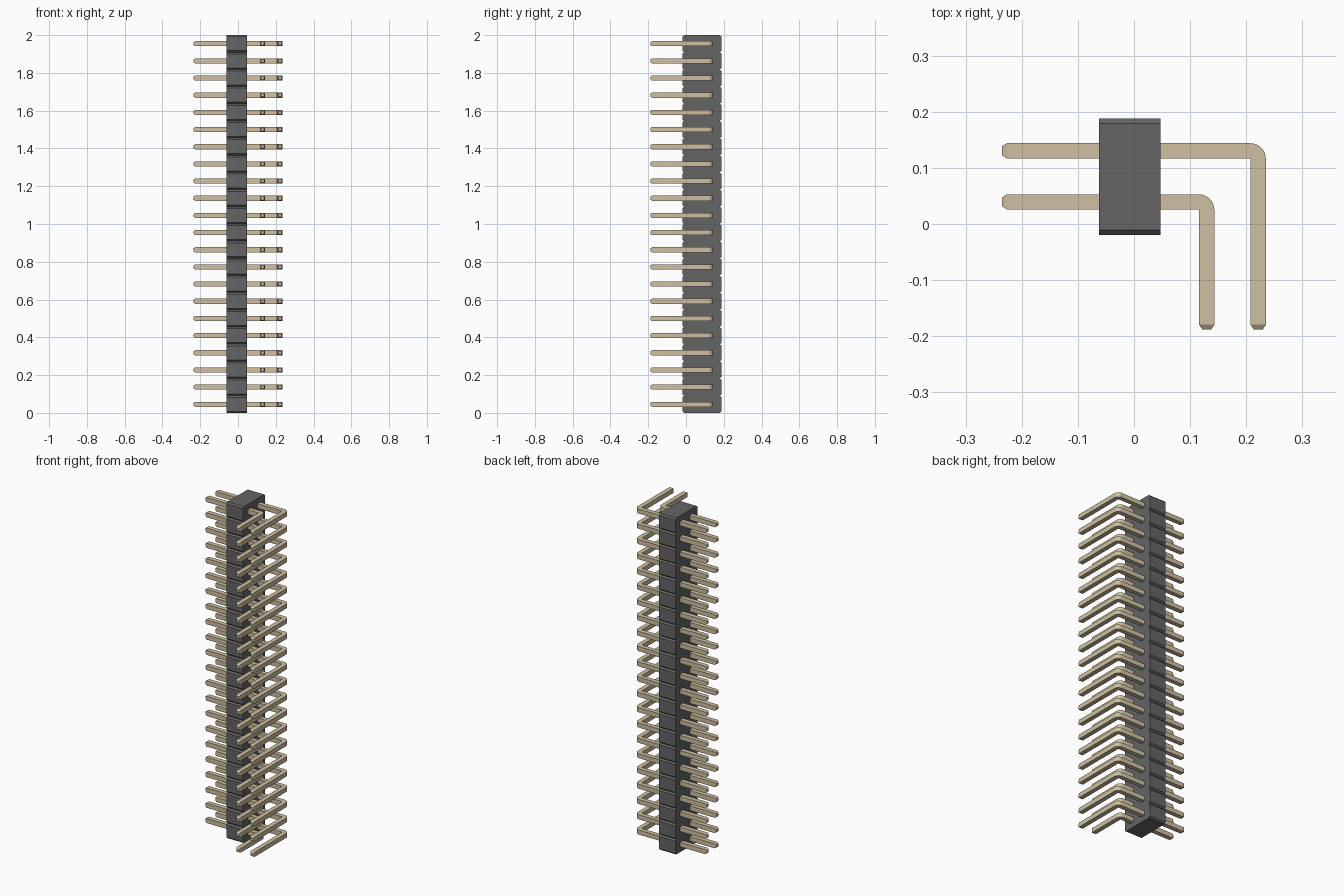
import bpy, bmesh, math
from mathutils import Vector

if "Cube" in bpy.data.objects:
    bpy.data.objects.remove(bpy.data.objects["Cube"])

COUNT = 22
PITCH = 2.0 / COUNT
HALF = 0.0135          # half thickness of a square pin


def material(name, color):
    m = bpy.data.materials.new(name)
    m.diffuse_color = color
    m.use_nodes = True
    m.node_tree.nodes["Principled BSDF"].inputs["Base Color"].default_value = m.diffuse_color
    return m


def finish(bm, name, mat):
    bmesh.ops.recalc_face_normals(bm, faces=bm.faces)
    me = bpy.data.meshes.new(name)
    bm.to_mesh(me)
    bm.free()
    me.materials.append(mat)
    ob = bpy.data.objects.new(name, me)
    bpy.context.collection.objects.link(ob)
    return ob


plastic = material("dark_plastic", (0.13, 0.13, 0.13, 1))
metal = material("pale_gold", (0.62, 0.53, 0.36, 1))

# Housing: notched side profile in yz, extruded along x
Y0, Y1, CH = -0.0195, 0.188, 0.0085
right, left = [], []
for i in range(COUNT):
    a, b = i * PITCH, (i + 1) * PITCH
    right += [(Y1 - CH, a), (Y1, a + CH), (Y1, b - CH)]
    left += [(Y0 + CH, a), (Y0, a + CH), (Y0, b - CH)]
right.append((Y1 - CH, 2.0))
left.append((Y0 + CH, 2.0))
bm = bmesh.new()
face = bm.faces.new([bm.verts.new((-0.062, y, z)) for y, z in right + left[::-1]])
ext = bmesh.ops.extrude_face_region(bm, geom=[face])
bmesh.ops.translate(bm, vec=(0.109, 0, 0),
                    verts=[v for v in ext["geom"] if isinstance(v, bmesh.types.BMVert)])
finish(bm, "housing", plastic)


# Bent pins: square rings swept along an L path, tapered at both ends
def pin_row(name, y, x_bend):
    tip, taper, inner = 0.008, 0.0085, 0.001
    r = inner + HALF
    cx, cy = x_bend - r, y - r
    rings = [((-0.235, y), 90, tip), ((-0.235 + taper, y), 90, HALF)]
    for k in range(9):
        deg = 90 - k * 90 / 8
        t = math.radians(deg)
        rings.append(((cx + r * math.cos(t), cy + r * math.sin(t)), deg, HALF))
    rings += [((x_bend, -0.188 + taper), 0, HALF), ((x_bend, -0.188), 0, tip)]
    bm = bmesh.new()
    prev = None
    for (px, py), deg, h in rings:
        t = math.radians(deg)
        n = Vector((math.cos(t), math.sin(t), 0))
        c = Vector((px, py, PITCH / 2))
        ring = [bm.verts.new(c + n * (u * h) + Vector((0, 0, w * h)))
                for u, w in ((-1, -1), (1, -1), (1, 1), (-1, 1))]
        if prev:
            for i in range(4):
                j = (i + 1) % 4
                bm.faces.new((prev[i], prev[j], ring[j], ring[i]))
        else:
            bm.faces.new(ring[::-1])
        prev = ring
    bm.faces.new(prev)
    ob = finish(bm, name, metal)
    bpy.ops.object.select_all(action='DESELECT')
    ob.select_set(True)
    bpy.context.view_layer.objects.active = ob
    bpy.ops.object.shade_smooth_by_angle(angle=math.radians(25))
    arr = ob.modifiers.new("repeat", 'ARRAY')
    arr.count = COUNT
    arr.use_relative_offset = False
    arr.use_constant_offset = True
    arr.constant_offset_displace = (0, 0, PITCH)


pin_row("long_pins", 0.1305, 0.2215)
pin_row("short_pins", 0.0395, 0.1297)
